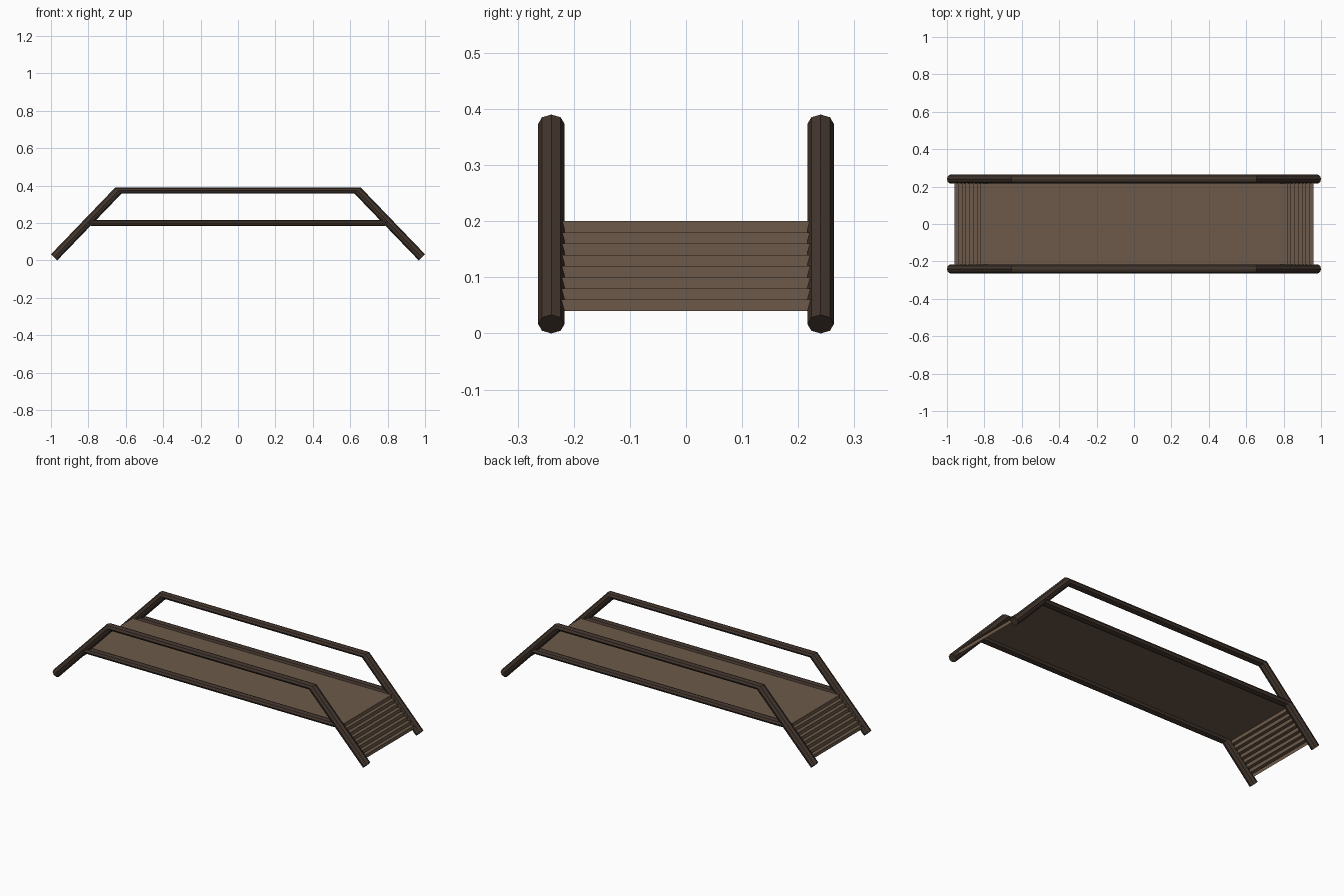
import bpy, bmesh, math

if "Cube" in bpy.data.objects:
    bpy.data.objects.remove(bpy.data.objects["Cube"])

R = 0.0235          # rail radius
RAIL_Y = 0.24       # rail offset from the centre


def material(name, rgb):
    m = bpy.data.materials.new(name)
    m.diffuse_color = (*rgb, 1)
    m.use_nodes = True
    m.node_tree.nodes["Principled BSDF"].inputs["Base Color"].default_value = m.diffuse_color
    return m


dark_wood = material("dark_wood", (0.054, 0.036, 0.026))
plank_wood = material("plank_wood", (0.155, 0.102, 0.068))


def finish(bm, name, mat):
    bmesh.ops.recalc_face_normals(bm, faces=bm.faces)
    me = bpy.data.meshes.new(name)
    bm.to_mesh(me)
    bm.free()
    me.materials.append(mat)
    ob = bpy.data.objects.new(name, me)
    bpy.context.collection.objects.link(ob)
    return ob


def rail(name, path, y, sides=8):
    """Octagonal bar; each section leans 45 degrees outward, square to the legs."""
    bm = bmesh.new()
    rings = []
    for x, z in path:
        lean = math.copysign(math.sqrt(0.5), x)
        ring = []
        for i in range(sides):
            a = 2 * math.pi * i / sides
            u = R * math.sin(a)
            ring.append(bm.verts.new((x + u * lean, y + R * math.cos(a),
                                      z + u * math.sqrt(0.5))))
        rings.append(ring)
    for a, b in zip(rings, rings[1:]):
        for i in range(sides):
            j = (i + 1) % sides
            bm.faces.new((a[i], a[j], b[j], b[i]))
    bm.faces.new(rings[0])
    bm.faces.new(rings[-1])
    return finish(bm, name, dark_wood)


# Handrails with sloping legs, and deck side beams
hand_path = [(-0.9834, 0.0166), (-0.64, 0.3734), (0.64, 0.3734), (0.9834, 0.0166)]
beam_path = [(-0.80, 0.20), (0.80, 0.20)]
for side, y in (("front", -RAIL_Y), ("back", RAIL_Y)):
    rail(side + "_handrail", hand_path, y)
    rail(side + "_deck_beam", beam_path, y)

# Deck and both flights of steps: one folded sheet
half = []
for k in range(8):
    x = 0.82 + 0.02 * k
    half += [(x, 0.20 - 0.02 * k), (x, 0.18 - 0.02 * k)]
profile = [(-x, z) for x, z in reversed(half)] + half
bm = bmesh.new()
rows = [[bm.verts.new((x, s * RAIL_Y, z)) for s in (-1, 1)] for x, z in profile]
for a, b in zip(rows, rows[1:]):
    bm.faces.new((a[0], b[0], b[1], a[1]))
finish(bm, "deck_and_steps", plank_wood)
